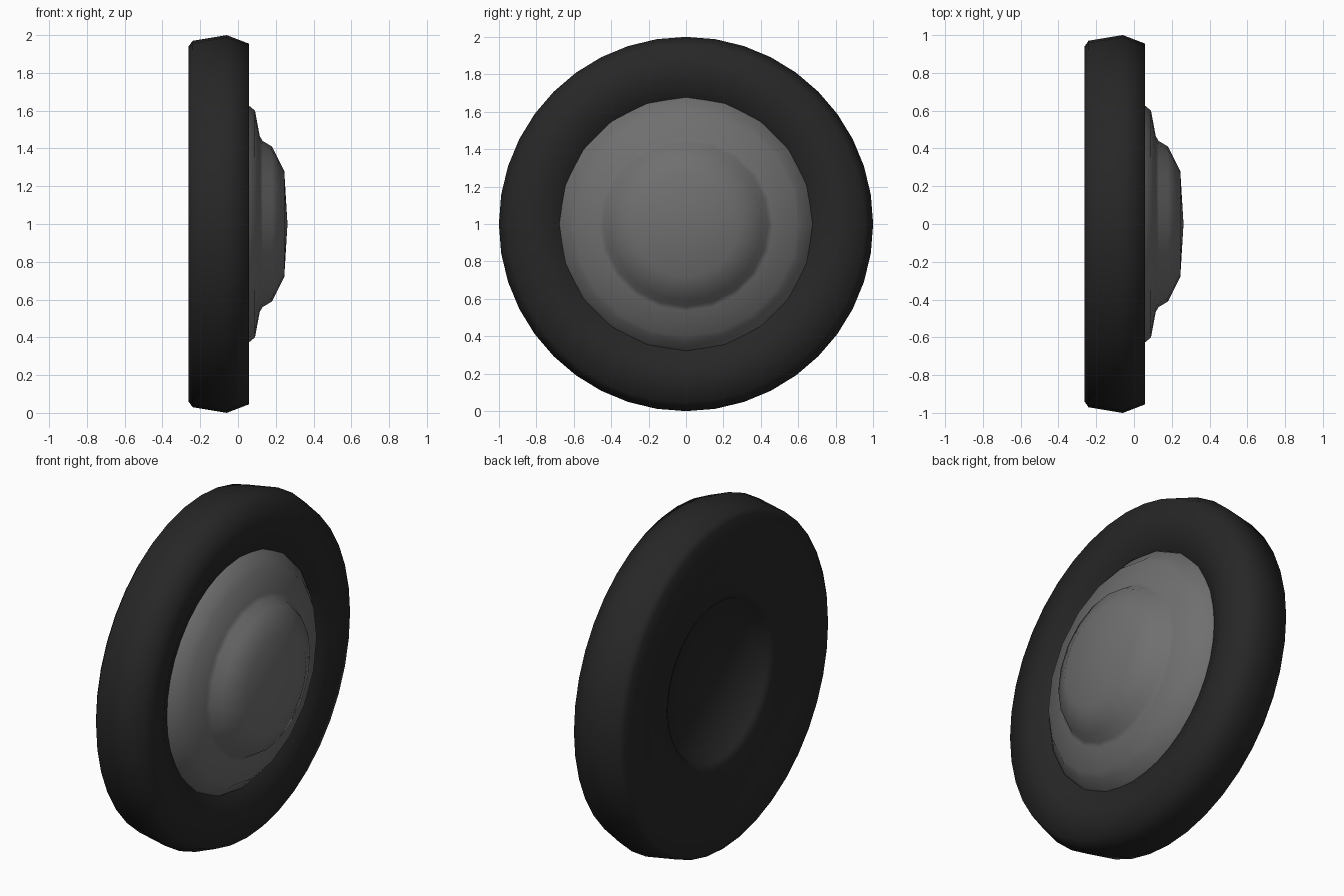
import bpy, bmesh, math

if "Cube" in bpy.data.objects:
    bpy.data.objects.remove(bpy.data.objects["Cube"])


def lathe(name, profile, segments, color, angle):
    """Spin an (x, radius) profile about the wheel axle, which runs along x at z = 1."""
    bm = bmesh.new()
    verts = [bm.verts.new((x, 0, r)) for x, r in profile]
    edges = [bm.edges.new(pair) for pair in zip(verts, verts[1:])]
    bmesh.ops.spin(bm, geom=verts + edges, cent=(0, 0, 0), axis=(1, 0, 0),
                   angle=math.tau, steps=segments, use_duplicate=False)
    bmesh.ops.remove_doubles(bm, verts=bm.verts, dist=1e-4)
    bmesh.ops.recalc_face_normals(bm, faces=bm.faces)
    mesh = bpy.data.meshes.new(name)
    bm.to_mesh(mesh)
    bm.free()
    obj = bpy.data.objects.new(name, mesh)
    bpy.context.collection.objects.link(obj)
    obj.location.z = 1
    mat = bpy.data.materials.new(name + "_paint")
    mat.diffuse_color = color
    mat.use_nodes = True
    mat.node_tree.nodes["Principled BSDF"].inputs["Base Color"].default_value = mat.diffuse_color
    mesh.materials.append(mat)
    bpy.ops.object.select_all(action='DESELECT')
    obj.select_set(True)
    bpy.context.view_layer.objects.active = obj
    bpy.ops.object.shade_smooth_by_angle(angle=math.radians(angle))
    return obj


# Tyre: rounded shoulders, front lip dipping behind the hubcap, dished closed back
lathe("tyre", [
    (-0.03, 0.62), (0.015, 0.68), (0.057, 0.77), (0.057, 0.955),
    (-0.06, 1.0), (-0.24, 0.97), (-0.262, 0.94),
    (-0.262, 0.76), (-0.215, 0.62), (-0.225, 0.50), (-0.205, 0.46),
    (-0.13, 0.42), (-0.13, 0),
], 40, (0.02, 0.02, 0.02, 1), 80)

# Hubcap: outer flange, step and shallow domed centre
lathe("hubcap", [
    (-0.02, 0.69), (0.025, 0.672), (0.06, 0.625), (0.09, 0.60), (0.115, 0.465),
    (0.13, 0.44), (0.18, 0.41), (0.245, 0.28), (0.262, 0),
], 20, (0.16, 0.16, 0.16, 1), 80)
